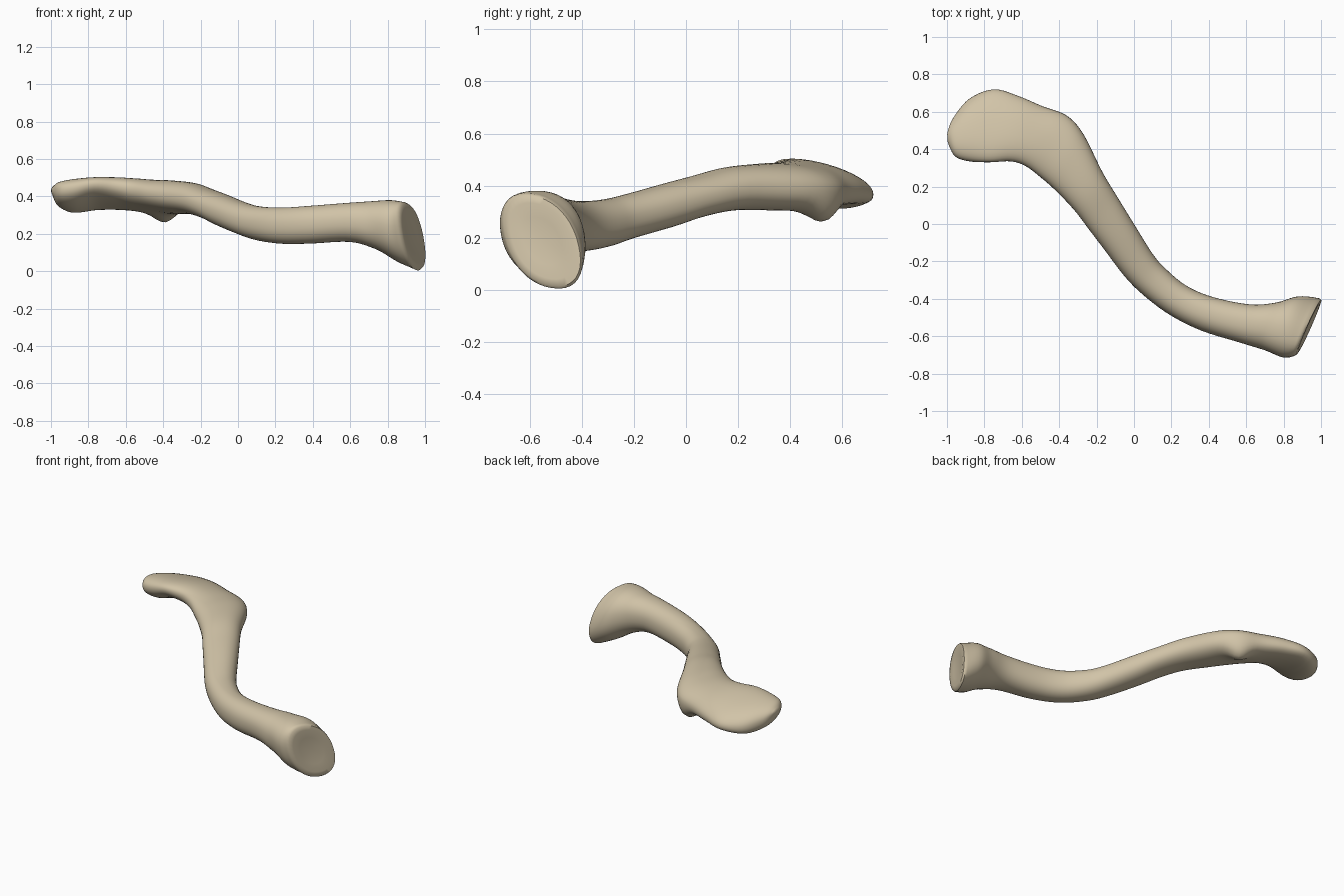
import bpy
import bmesh
import math
from mathutils import Vector

if "Cube" in bpy.data.objects:
    bpy.data.objects.remove(bpy.data.objects["Cube"], do_unlink=True)

RING = 40    # points around each cross-section
STEPS = 5    # interpolated rings between two cross-sections

# Cross-sections from the flat outer end to the flared inner end:
# back edge x, y, front edge x, y, top z, bottom z, roll
SECTIONS = [
    (-.995, .50, -.99, .42, .45, .41, 0),
    (-.965, .57, -.955, .36, .475, .35, -.02),
    (-.88, .67, -.88, .335, .49, .315, -.04),
    (-.75, .72, -.77, .33, .50, .33, -.05),
    (-.62, .685, -.66, .335, .50, .33, -.04),
    (-.49, .63, -.58, .31, .495, .32, -.03),
    (-.36, .58, -.50, .25, .488, .31, -.02),
    (-.27, .48, -.42, .18, .485, .305, -.01),
    (-.17, .28, -.32, .075, .472, .305, 0),
    (-.08, .13, -.24, -.03, .44, .28, 0),
    (0, 0, -.16, -.135, .41, .24, 0),
    (.1, -.16, -.05, -.28, .368, .195, 0),
    (.17, -.24, .05, -.38, .347, .165, 0),
    (.28, -.33, .19, -.485, .34, .147, 0),
    (.42, -.39, .36, -.57, .35, .148, 0),
    (.62, -.43, .57, -.635, .366, .157, 0),
    (.76, -.42, .70, -.675, .375, .12, 0),
    (.875, -.39, .80, -.71, .38, .05, 0),
    (.985, -.405, .86, -.70, .37, .005, -.02),
]


def spline(p0, p1, p2, p3, t):
    """Smooth curve through p1 and p2, value by value."""
    return [b + t / 2 * (c - a + t * (2 * a - 5 * b + 4 * c - d + t * (3 * (b - c) + d - a)))
            for a, b, c, d in zip(p0, p1, p2, p3)]


def section_ring(values):
    """Rounded closed outline spanning the back and front edges of the bone."""
    ax, ay, bx, by, top, bottom, roll = values
    back, front = Vector((ax, ay, 0)), Vector((bx, by, 0))
    half = (back - front) / 2
    half.z = roll
    centre = (back + front) / 2
    centre.z = (top + bottom) / 2
    height = math.sqrt(max(((top - bottom) / 2) ** 2 - roll ** 2, .0001))
    flare = max(0, min(1, (centre.x - .7) / .2))    # skew toward the inner end
    points = []
    for i in range(RING):
        angle = math.tau * i / RING
        c, s = math.cos(angle), math.sin(angle)
        c = math.copysign(abs(c) ** .9, c)
        s = math.copysign(abs(s) ** .9, s)
        lean = Vector((-.03 * s, -.04 * s, height * s))
        lean.x *= flare
        lean.y *= flare
        points.append(centre + half * c + lean)
    return points


def shrink(points, factor, push):
    """Smaller copy of a ring moved along x, for closing an end."""
    middle = sum(points, Vector()) / len(points)
    return [middle + (p - middle) * factor + Vector((push, 0, 0)) for p in points]


# Rings along the shaft
rings = []
last = len(SECTIONS) - 1
for k in range(last):
    keys = [SECTIONS[min(max(k + o, 0), last)] for o in (-1, 0, 1, 2)]
    rings += [section_ring(spline(*keys, n / STEPS)) for n in range(STEPS)]
rings.append(section_ring(SECTIONS[-1]))

# Rounded outer tip and shallow inner joint face
outer, inner = rings[0], rings[-1]
rings = [shrink(outer, .5, -.005)] + rings
rings += [shrink(inner, f, p) for f, p in ((.95, .012), (.8, .014), (.5, .008), (.2, .004))]

# Bridge the rings into one skin
bm = bmesh.new()
loops = [[bm.verts.new(p) for p in ring] for ring in rings]
for one, two in zip(loops, loops[1:]):
    for i in range(RING):
        j = (i + 1) % RING
        bm.faces.new((one[i], one[j], two[j], two[i]))
bm.faces.new(loops[0])
bm.faces.new(loops[-1])

# Small tubercle under the back of the outer bend
knob = Vector((-.39, .53))
for v in bm.verts:
    if v.co.z < .39:
        distance = (v.co.xy - knob).length
        v.co.z -= .055 * math.exp(-(distance / .075) ** 2) * min(1, (.39 - v.co.z) / .05)

bmesh.ops.recalc_face_normals(bm, faces=bm.faces)
mesh = bpy.data.meshes.new("collar_bone")
bm.to_mesh(mesh)
bm.free()

# Bone colour
bone = bpy.data.materials.new("bone_beige")
bone.use_nodes = True
colour = (.64, .55, .39, 1)
bone.diffuse_color = colour
bone.node_tree.nodes["Principled BSDF"].inputs["Base Color"].default_value = colour
mesh.materials.append(bone)

collar_bone = bpy.data.objects.new("collar_bone", mesh)
bpy.context.collection.objects.link(collar_bone)
bpy.context.view_layer.objects.active = collar_bone
collar_bone.select_set(True)
bpy.ops.object.shade_smooth_by_angle(angle=math.radians(50))
